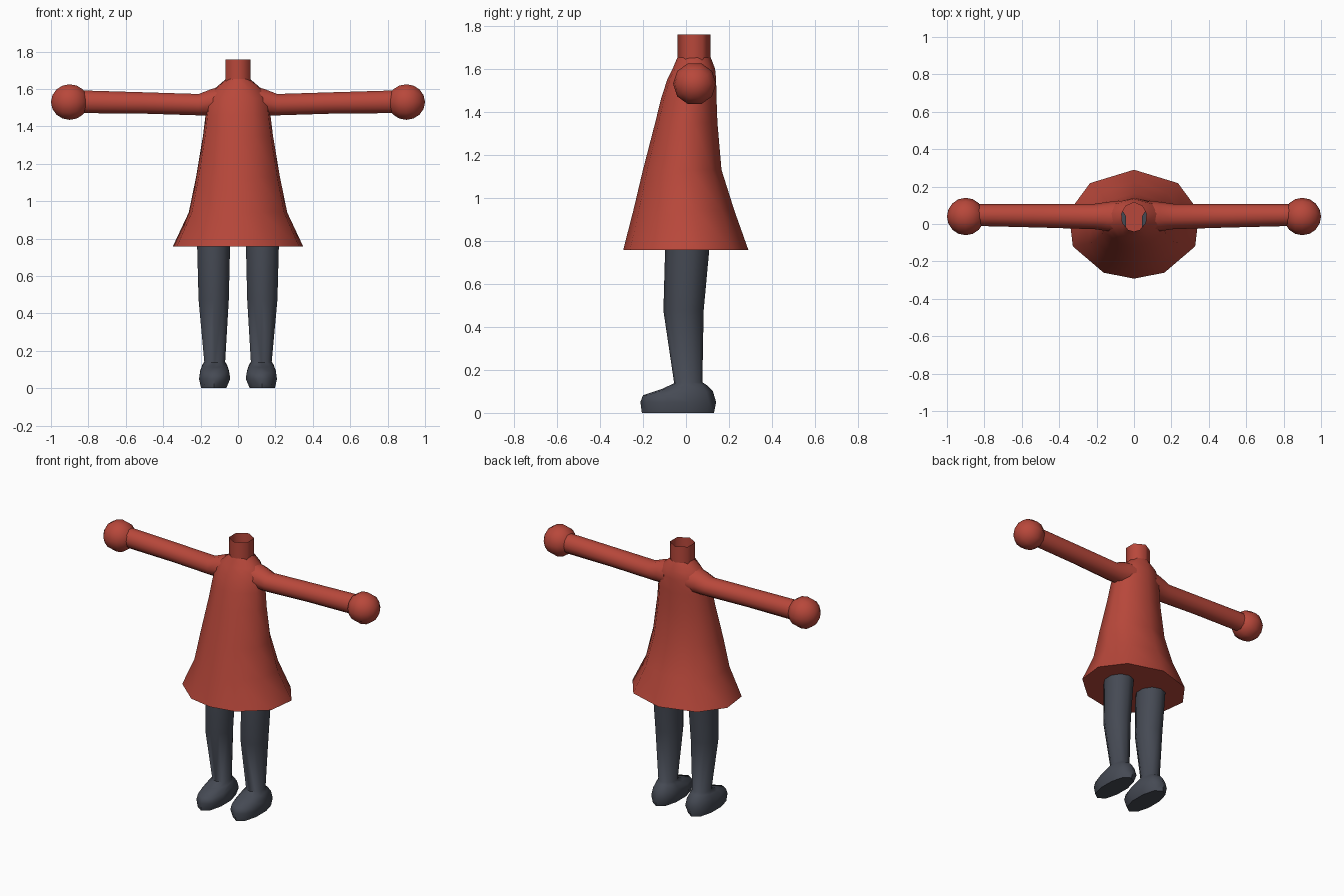
import bpy, bmesh, math
from mathutils import Matrix

if "Cube" in bpy.data.objects:
    bpy.data.objects.remove(bpy.data.objects["Cube"])


def material(name, rgb):
    m = bpy.data.materials.new(name)
    m.diffuse_color = (*rgb, 1)
    m.use_nodes = True
    m.node_tree.nodes["Principled BSDF"].inputs["Base Color"].default_value = m.diffuse_color
    return m


RED = material("brick red", (0.48, 0.064, 0.043))
GREY = material("slate grey", (0.06, 0.068, 0.088))


def finish(name, bm, mat, angle=50):
    bmesh.ops.recalc_face_normals(bm, faces=bm.faces)
    me = bpy.data.meshes.new(name)
    bm.to_mesh(me)
    bm.free()
    me.materials.append(mat)
    ob = bpy.data.objects.new(name, me)
    bpy.context.collection.objects.link(ob)
    bpy.ops.object.select_all(action='DESELECT')
    ob.select_set(True)
    bpy.context.view_layer.objects.active = ob
    bpy.ops.object.shade_smooth_by_angle(angle=math.radians(angle))
    return ob


def loft(rings, cap_start=False, cap_end=False):
    """Skin a list of point rings with quads."""
    bm = bmesh.new()
    loops = [[bm.verts.new(p) for p in r] for r in rings]
    n = len(loops[0])
    for a, b in zip(loops, loops[1:]):
        for i in range(n):
            j = (i + 1) % n
            bm.faces.new((a[i], a[j], b[j], b[i]))
    if cap_start:
        bm.faces.new(loops[0])
    if cap_end:
        bm.faces.new(loops[-1])
    return bm


# Dress: ten-sided flared body, closed at the hem
half = [0, 41, 77, 114, 153, 180]
angles = [math.radians(a) for a in half + [-a for a in half[-2:0:-1]]]
body = [(0.757, 0.358, -0.292, 0.29), (0.94, 0.27, -0.245, 0.225),
        (1.13, 0.23, -0.20, 0.165), (1.35, 0.192, -0.143, 0.146),
        (1.46, 0.178, -0.116, 0.142), (1.55, 0.166, -0.087, 0.14),
        (1.60, 0.13, -0.062, 0.135), (1.652, 0.068, -0.04, 0.115)]
rings = [[(rx * math.sin(a), (f + b) / 2 + (b - f) / 2 * math.cos(a), z)
          for a in angles] for z, rx, f, b in body]
finish("dress", loft(rings, cap_start=True), RED)

# Neck: open hexagonal collar
hexa = [math.radians(60 * i) for i in range(6)]
rings = [[(0.077 * math.sin(a), 0.037 + 0.077 * math.cos(a), z) for a in hexa]
         for z in (1.635, 1.758)]
finish("collar", loft(rings), RED, 70)

# Arms (x, y centre, z centre, y radius, z radius), hands, legs
arm = [(0.08, 0.04, 1.535, 0.085, 0.085), (0.14, 0.04, 1.53, 0.078, 0.074),
       (0.21, 0.04, 1.516, 0.068, 0.06), (0.50, 0.044, 1.525, 0.063, 0.06),
       (0.86, 0.048, 1.532, 0.058, 0.064)]
# Leg and shoe (x min, x max, y front, y back, z front, z back)
leg = [(0.06, 0.20, -0.205, 0.13, 0.0, 0.0), (0.038, 0.212, -0.212, 0.14, 0.05, 0.05),
       (0.045, 0.205, -0.20, 0.125, 0.082, 0.10), (0.055, 0.195, -0.11, 0.095, 0.112, 0.13),
       (0.066, 0.183, -0.055, 0.076, 0.138, 0.142), (0.045, 0.215, -0.105, 0.082, 0.475, 0.475),
       (0.037, 0.224, -0.096, 0.112, 0.80, 0.80)]
ten = [math.radians(36 * i) for i in range(10)]


def rounded(v, power):
    return math.copysign(abs(v) ** power, v)


for side, s in (("left", 1), ("right", -1)):
    rings = [[(s * x, y + ry * math.cos(a), z + rz * math.sin(a)) for a in ten]
             for x, y, z, ry, rz in arm]
    finish(side + "_arm", loft(rings, True, True), RED)

    bm = bmesh.new()
    turn = Matrix.Translation((s * 0.9, 0.04, 1.53)) @ Matrix.Rotation(math.pi / 2, 4, 'Y')
    bmesh.ops.create_uvsphere(bm, u_segments=10, v_segments=8, radius=0.1, matrix=turn)
    finish(side + "_hand", bm, RED)

    rings = []
    for k, (x0, x1, f, b, zf, zb) in enumerate(leg):
        p = 0.82 if k < 3 else 1.0      # blunter outline for the shoe
        ring = []
        for a in ten:
            u, v = rounded(math.sin(a), p), math.cos(a)
            ring.append((s * ((x0 + x1) / 2 + u * (x1 - x0) / 2),
                         (f + b) / 2 + v * (b - f) / 2,
                         zf + (zb - zf) * (v + 1) / 2))
        rings.append(ring)
    finish(side + "_leg", loft(rings, True, True), GREY, 60)
